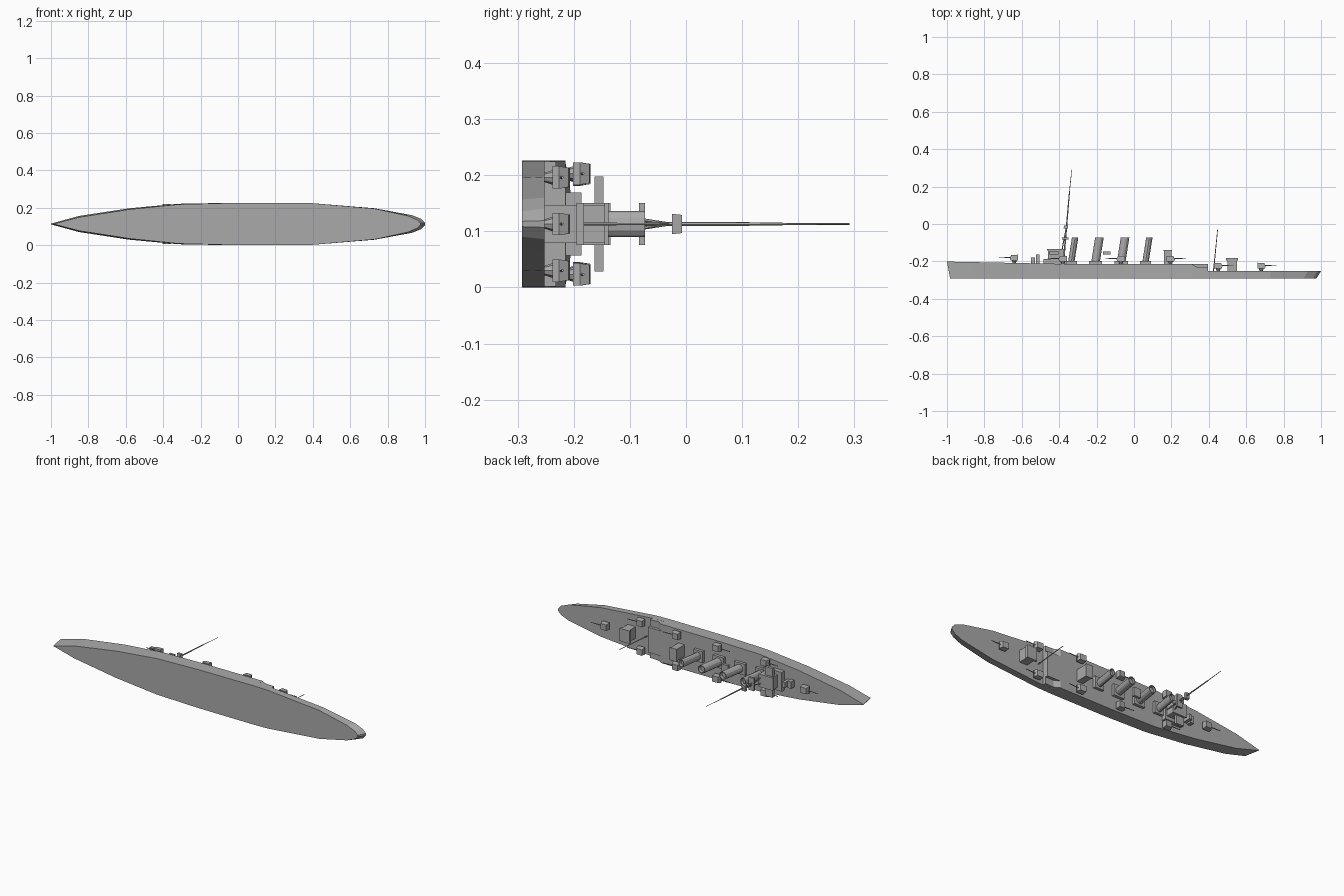
import bpy, bmesh, math
from mathutils import Vector

if "Cube" in bpy.data.objects:
    bpy.data.objects.remove(bpy.data.objects["Cube"])

grey = bpy.data.materials.new("warship grey")
grey.use_nodes = True
GREY = (0.4, 0.4, 0.4, 1)
grey.diffuse_color = GREY
grey.node_tree.nodes["Principled BSDF"].inputs["Base Color"].default_value = GREY

# The ship lies on its side: bow at -x, masts along +y, beam along z
MID = 0.113
KEEL, LOW, MAIN = -0.292, -0.252, -0.215


def loft(name, rings):
    """Skin a row of equal rings and cap both ends."""
    bm = bmesh.new()
    rows = [[bm.verts.new(p) for p in r] for r in rings]
    n = len(rows[0])
    for a, b in zip(rows, rows[1:]):
        for i in range(n):
            j = (i + 1) % n
            bm.faces.new((a[i], a[j], b[j], b[i]))
    bm.faces.new(rows[0])
    bm.faces.new(rows[-1])
    bmesh.ops.recalc_face_normals(bm, faces=bm.faces)
    me = bpy.data.meshes.new(name)
    bm.to_mesh(me)
    bm.free()
    me.materials.append(grey)
    ob = bpy.data.objects.new(name, me)
    bpy.context.collection.objects.link(ob)
    return ob


def box(name, x0, x1, y0, y1, half, z=0.0, taper=1.0):
    """Box from height y0 to y1; taper shrinks the top."""
    def ring(y, t):
        c, h = (x0 + x1) / 2, (x1 - x0) / 2 * t
        return [(c + sx * h, y, MID + z + sz * half * t)
                for sx, sz in ((-1, -1), (1, -1), (1, 1), (-1, 1))]
    return loft(name, [ring(y0, 1), ring(y1, taper)])


def pole(name, a, b, r0, r1, n=6):
    """Round bar between two (x, height, side) points."""
    a, b = [Vector((p[0], p[1], p[2] + MID)) for p in (a, b)]
    d = (b - a).normalized()
    u = d.orthogonal().normalized()
    v = d.cross(u)
    ang = [2 * math.pi * i / n for i in range(n)]
    return loft(name, [[p + r * (math.cos(t) * u + math.sin(t) * v) for t in ang]
                       for p, r in ((a, r0), (b, r1))])


# Hull: x at deck, half beam at deck
stations = [(-1.0, 0.002), (-0.85, 0.043), (-0.58, 0.084), (-0.32, 0.108),
            (-0.05, 0.113), (0.31, 0.113), (0.40, 0.111), (0.73, 0.084),
            (0.93, 0.047), (0.98, 0.027), (1.0, 0.006)]


def deck_height(x):
    if x > 0.35:
        return LOW
    return MAIN + 0.014 * max(0, (-x - 0.3) / 0.7)


def section(x, w, top, bottom, flare):
    # Ends rake inwards and sides narrow towards the keel
    k = x * (0.983 if x < 0 else 0.975) if abs(x) > 0.9 else x
    f = (bottom - KEEL) / (MAIN - KEEL)
    xb, wb = k + (x - k) * f, w * (flare + (1 - flare) * f)
    return [(x, top, MID - w), (x, top, MID + w), (xb, bottom, MID + wb), (xb, bottom, MID - wb)]


flares = [0.5, 0.84, 0.93, 0.97, 0.99, 1, 1, 0.98, 0.93, 0.85, 0.8]
fore = [section(x, w, deck_height(x), KEEL, f)
        for (x, w), f in zip(stations, flares) if x < 0.35]
aft = [section(x, w, LOW, KEEL, f)
       for (x, w), f in zip(stations, flares) if x > 0.3]
loft("forward_hull", fore)
loft("aft_hull", aft)

# Step down to the quarterdeck
box("deck_step_centre", 0.31, 0.395, LOW, MAIN, 0.073)
loft("deck_step_sides", [
    [(0.31, LOW, MID + s * 0.1125), (0.31, MAIN, MID + s * 0.1125),
     (0.34, -0.232, MID + s * 0.1125), (0.395, -0.232, MID + s * 0.111),
     (0.395, LOW, MID + s * 0.111)] for s in (-1, 1)])


# Guns with shield, pedestal and barrel
def gun(name, x, z, deck, way):
    y = deck + 0.014
    pole(name + "_pedestal", (x, deck - 0.004, z), (x, y, z), 0.007, 0.013, 8)
    side = [(-0.021, 0.0), (0.019, 0.0), (0.024, 0.012), (0.016, 0.029), (-0.021, 0.031)]
    loft(name + "_shield", [[(x + way * px, y + py, MID + z + w * (1 - 0.15 * (py > 0.02)))
                             for px, py in side] for w in (-0.02, 0.02)])
    pole(name + "_barrel", (x, y + 0.015, z), (x + way * 0.083, y + 0.018, z), 0.003, 0.002)


gun("bow_gun", -0.64, 0, -0.209, -1)
gun("stern_gun", 0.68, 0, LOW, 1)
for s, side in ((-1, "right"), (1, "left")):
    gun(side + "_bridge_gun", -0.38, s * 0.088, MAIN, -1)
    gun(side + "_midship_gun", -0.07, s * 0.09, MAIN, -1)
    gun(side + "_after_gun", 0.195, s * 0.09, MAIN, 1)
    gun(side + "_quarterdeck_gun", 0.45, s * 0.083, LOW, 1)

# Four raked oval funnels on box casings
for i, (x, h) in enumerate([(-0.335, 0.017), (-0.205, 0.023), (-0.068, 0.023), (0.062, 0.017)]):
    box(f"funnel_casing_{i + 1}", x - h - 0.012, x + h + 0.012, MAIN - 0.003, -0.198, 0.033)
    ang = [2 * math.pi * k / 12 for k in range(12)]

    def oval(y, t):
        cx = x + 0.02 * (y + 0.2) / 0.127
        return [(cx + h * t * math.cos(a), y, MID + 0.0235 * t * math.sin(a)) for a in ang]
    loft(f"funnel_{i + 1}", [oval(-0.205, 1), oval(-0.073, 1), oval(-0.073, 0.82), oval(-0.09, 0.82)])

# Bridge and forward structures
box("forward_house", -0.55, -0.528, -0.214, -0.18, 0.02)
box("conning_tower", -0.523, -0.505, -0.214, -0.163, 0.015)
box("bridge_deckhouse", -0.485, -0.365, -0.218, -0.186, 0.056)
box("bridge_tower", -0.46, -0.375, -0.19, -0.138, 0.037)
box("bridge_wings", -0.455, -0.405, -0.163, -0.147, 0.085)
box("bridge_roof", -0.465, -0.372, -0.142, -0.135, 0.037)

# Searchlight platform and after superstructure
box("searchlight_platform", -0.167, -0.125, -0.163, -0.147, 0.025)
box("after_house", 0.16, 0.2, MAIN - 0.003, -0.145, 0.034)
box("after_house_roof", 0.157, 0.203, -0.145, -0.138, 0.037)
box("stern_house", 0.5, 0.55, LOW - 0.003, -0.195, 0.034)
box("stern_house_roof", 0.491, 0.557, -0.195, -0.182, 0.037)

# Tripod foremast with platform and lookout
pole("foremast", (-0.378, -0.215, 0), (-0.345, 0.172, 0), 0.0045, 0.003)
pole("fore_topmast", (-0.347, 0.15, 0), (-0.333, 0.291, 0), 0.002, 0.0015)
for s, side in ((-1, "right"), (1, "left")):
    pole(side + "_mast_leg", (-0.395, -0.19, s * 0.025), (-0.364, -0.03, 0), 0.003, 0.003)
box("spotting_platform", -0.385, -0.35, -0.084, -0.073, 0.037)
box("lookout", -0.376, -0.352, -0.025, -0.007, 0.018, taper=0.9)

# Mainmast
pole("mainmast", (0.425, LOW, 0), (0.447, -0.03, 0), 0.003, 0.0018)
